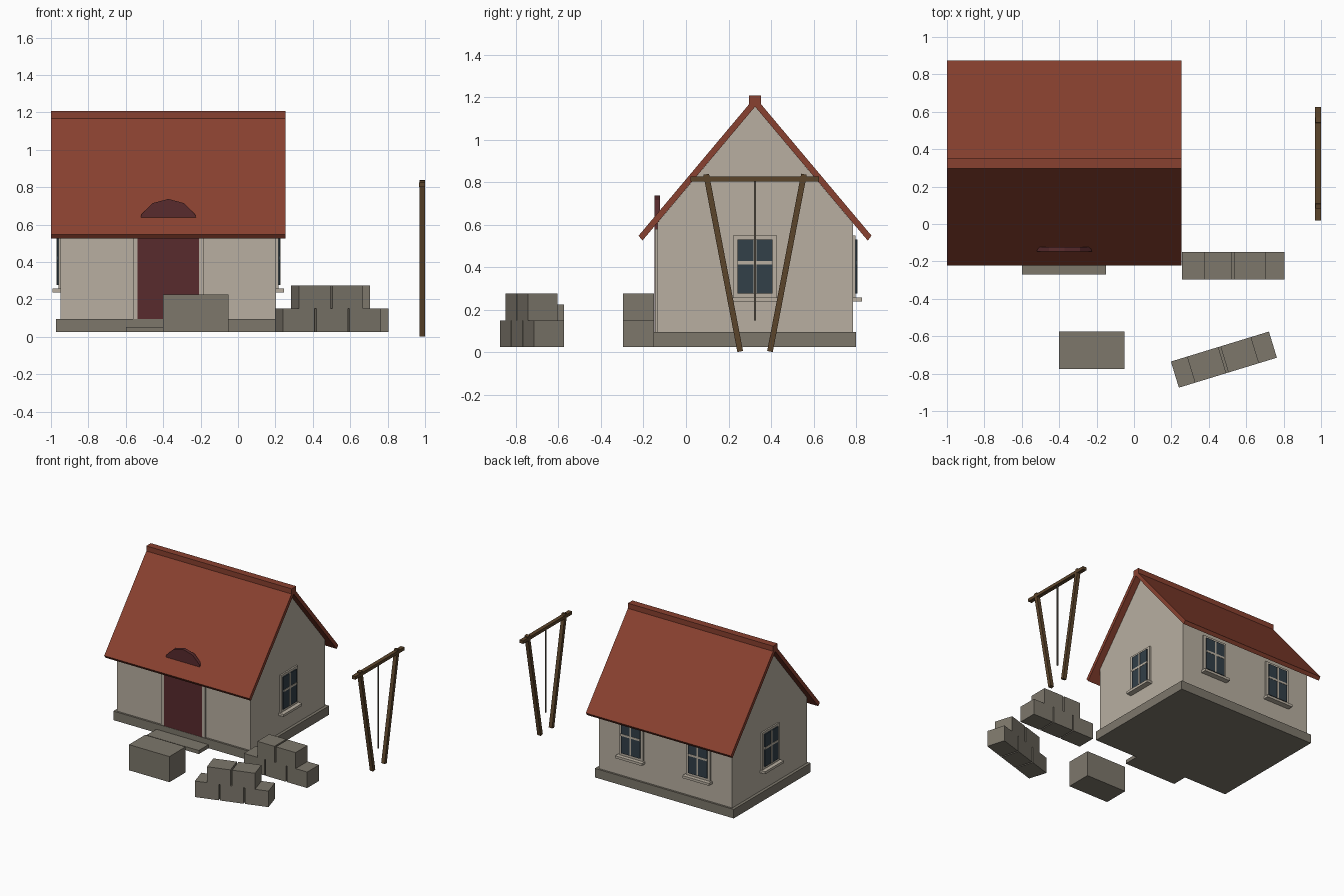
import bpy
from math import sin, cos, radians
from mathutils import Matrix, Vector

if "Cube" in bpy.data.objects:
    bpy.data.objects.remove(bpy.data.objects["Cube"], do_unlink=True)


def material(name, rgb):
    m = bpy.data.materials.new(name)
    m.use_nodes = True
    m.diffuse_color = (*rgb, 1)
    m.node_tree.nodes["Principled BSDF"].inputs["Base Color"].default_value = (*rgb, 1)
    return m


PLASTER = material("beige plaster", (0.48, 0.43, 0.355))
ROOF = material("red roof", (0.25, 0.052, 0.029))
STONE = material("grey stone", (0.205, 0.185, 0.148))
DOOR = material("dark red door", (0.098, 0.024, 0.026))
WOOD = material("brown wood", (0.105, 0.058, 0.024))
GLASS = material("blue glass", (0.032, 0.05, 0.065))
ROPE = material("grey rope", (0.13, 0.11, 0.085))


def prism(name, outline, lo, hi, axis, mat, place=None):
    """Extrude an outline along x (outline is y,z) or along y (outline is x,z)."""
    def point(p, t):
        return (t, p[0], p[1]) if axis == "x" else (p[0], t, p[1])
    n = len(outline)
    verts = [point(p, lo) for p in outline] + [point(p, hi) for p in outline]
    faces = [list(range(n)), list(range(n, 2 * n))]
    faces += [(i, (i + 1) % n, n + (i + 1) % n, n + i) for i in range(n)]
    mesh = bpy.data.meshes.new(name)
    mesh.from_pydata(verts, [], faces)
    mesh.materials.append(mat)
    import bmesh
    bm = bmesh.new()
    bm.from_mesh(mesh)
    bmesh.ops.recalc_face_normals(bm, faces=bm.faces)
    bm.to_mesh(mesh)
    bm.free()
    obj = bpy.data.objects.new(name, mesh)
    bpy.context.collection.objects.link(obj)
    if place:
        obj.matrix_world = place
    return obj


def box(name, x, y, z, mat, place=None):
    rect = [(x[0], z[0]), (x[1], z[0]), (x[1], z[1]), (x[0], z[1])]
    return prism(name, rect, y[0], y[1], "y", mat, place)


# House body
CX, CY = -0.3725, 0.325
HX, HY = 0.5765, 0.46
FLOOR, BASE = 0.025, 0.095
SLOPE = 1.19
box("foundation", (CX - 0.6, CX + 0.6), (CY - 0.475, CY + 0.475), (FLOOR, BASE), STONE)
PEAK = 1.155
EAVE = PEAK - SLOPE * HY
prism("walls", [(CY - HY, BASE), (CY + HY, BASE), (CY + HY, EAVE), (CY, PEAK), (CY - HY, EAVE)],
      CX - HX, CX + HX, "x", PLASTER)

# Roof with ridge cap
right_side = [(0.548, 0.548), (0.53, 0.525)]
prism("roof", [(CY, 1.2)] + [(CY + y, z) for y, z in right_side] + [(CY, PEAK)]
      + [(CY - y, z) for y, z in reversed(right_side)], -1, 0.255, "x", ROOF)
box("ridge_cap", (-1, 0.255), (CY - 0.028, CY + 0.028), (1.165, 1.207), ROOF)

# Arched door that rises through the roof, with jambs and a step
R = 0.165
arch = [(CX + R * cos(radians(a)), 0.572 + R * sin(radians(a))) for a in range(0, 181, 30)]
prism("door", [(CX - R, BASE), (CX + R, BASE)] + arch, -0.148, -0.122, "y", DOOR)
for side, label in ((-1, "right"), (1, "left")):
    a, b = sorted((CX + side * R, CX + side * (R + 0.025)))
    box(label + "_door_jamb", (a, b), (-0.145, -0.13), (BASE, 0.58), PLASTER)
box("door_step", (-0.6, -0.15), (-0.27, -0.14), (FLOOR, 0.053), STONE)


# Windows, modelled facing -y and turned onto each wall
def window(label, x, y, turn):
    place = Matrix.Translation((x, y, 0)) @ Matrix.Rotation(radians(turn), 4, "Z")
    parts = (("frame", 0.104, 0.012, 0.256, 0.548, PLASTER),
             ("glass", 0.082, 0.02, 0.277, 0.53, GLASS),
             ("crossbar", 0.082, 0.022, 0.413, 0.429, PLASTER),
             ("upright", 0.007, 0.022, 0.277, 0.53, PLASTER),
             ("sill", 0.115, 0.043, 0.238, 0.257, PLASTER))
    for part, half, depth, z0, z1, mat in parts:
        box(f"{label}_window_{part}", (-half, half), (-depth, 0.005), (z0, z1), mat, place)


window("left", CX + HX, CY, 90)
window("right", CX - HX, CY, -90)
window("back_left", CX + 0.29, CY + HY, 180)
window("back_right", CX - 0.29, CY + HY, 180)


# Stacked stone blocks
def stack(label, corner, turn, upper_start):
    place = Matrix.Translation((*corner, 0)) @ Matrix.Rotation(radians(turn), 4, "Z")
    rows = {"lower": ((0, 0.178), (0.187, 0.363), (0.372, 0.548)),
            "upper": ((upper_start, 0.265), (0.277, 0.448))}
    for row, spans in rows.items():
        z = (FLOOR, 0.15) if row == "lower" else (0.15, 0.275)
        for i, span in enumerate(spans):
            box(f"{label}_{row}_block_{i + 1}", span, (0, 0.146), z, STONE, place)


stack("wall_pile", (0.257, -0.296), 0, 0.117)
stack("yard_pile", (0.24, -0.875), 17, 0.09)
box("large_block", (-0.4, -0.05), (-0.775, -0.575), (FLOOR, 0.225), STONE)

# Wooden hanging frame
X0, X1 = 0.969, 1.0
box("frame_beam", (X0, X1), (0.02, 0.626), (0.802, 0.826), WOOD)
for side, label in ((-1, "front"), (1, "back")):
    top = Vector((CY + side * 0.23, 0.837))
    foot = Vector((CY + side * 0.07, 0.003))
    along = (top - foot).normalized()
    across = Vector((along.y, -along.x)) * 0.0135
    prism(label + "_frame_leg", [foot - across, foot + across, top + across, top - across],
          X0 + 0.001, X1 - 0.001, "x", WOOD)
box("rope", (0.98, 0.989), (CY - 0.0045, CY + 0.0045), (0.148, 0.805), ROPE)
